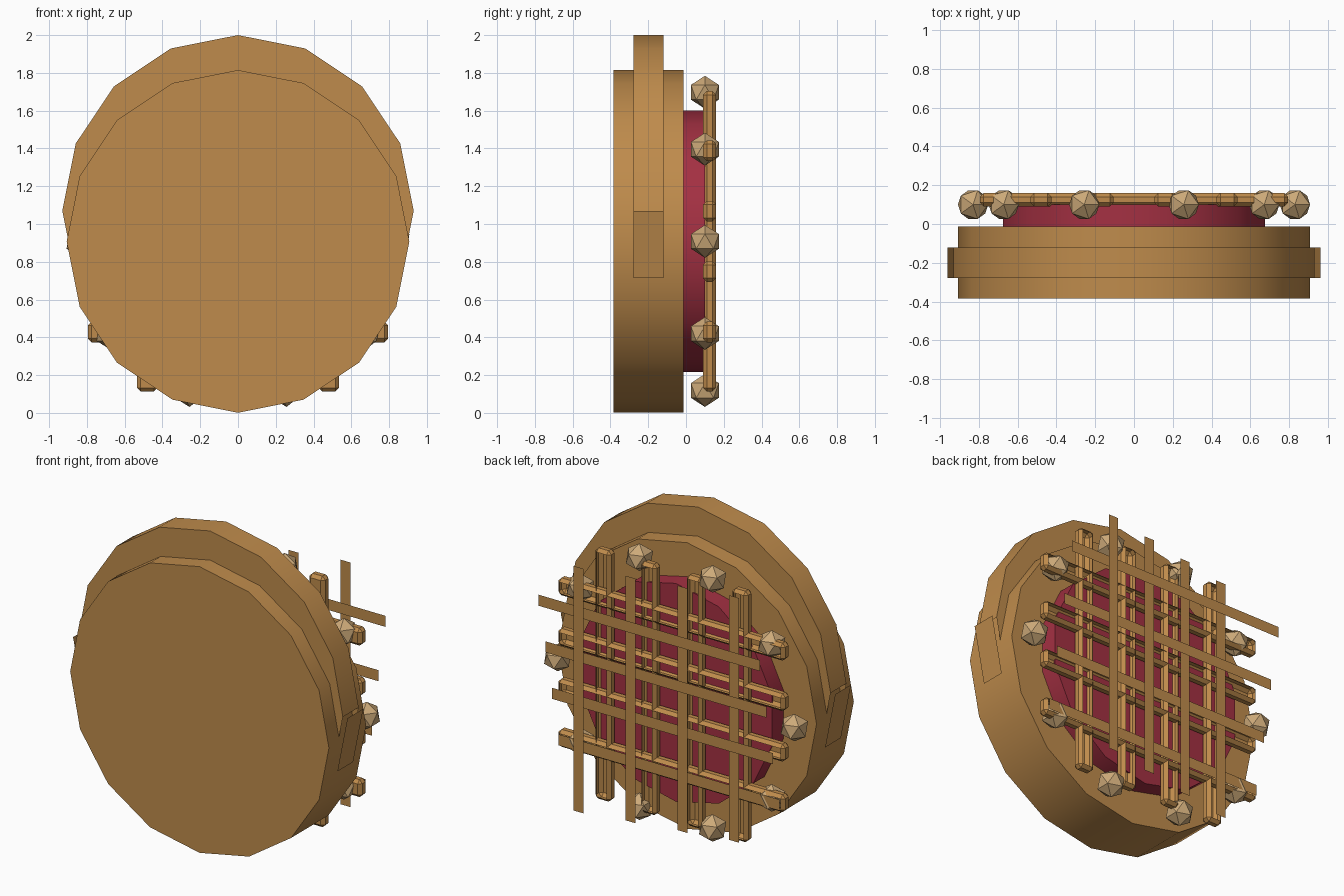
import bpy, bmesh, math
from mathutils import Matrix, Vector

cube = bpy.data.objects.get("Cube")
if cube:
    bpy.data.objects.remove(cube, do_unlink=True)


def material(name, rgb):
    m = bpy.data.materials.new(name)
    m.use_nodes = True
    m.diffuse_color = (*rgb, 1)
    m.node_tree.nodes["Principled BSDF"].inputs["Base Color"].default_value = (*rgb, 1)
    return m


WOOD = material("wood brown", (0.52, 0.26, 0.072))
TAN = material("pale tan", (0.61, 0.40, 0.19))
RED = material("crimson", (0.37, 0.03, 0.055))

MID = 0.908      # height of the disc centre


def finish(bm, name, mat, smooth=False):
    if smooth:
        for f in bm.faces:
            f.smooth = True
        for e in bm.edges:
            e.smooth = len(e.link_faces) == 2 and e.calc_face_angle() < 0.6
    me = bpy.data.meshes.new(name)
    bm.to_mesh(me)
    bm.free()
    me.materials.append(mat)
    ob = bpy.data.objects.new(name, me)
    bpy.context.collection.objects.link(ob)
    return ob


def drum(sides, radius, y0, y1, z):
    """Cylinder lying along y with a corner at the top."""
    bm = bmesh.new()
    bmesh.ops.create_cone(bm, cap_ends=True, segments=sides, radius1=radius,
                          radius2=radius, depth=y1 - y0)
    place = Matrix.Translation((0, (y0 + y1) / 2, z)) @ Matrix.Rotation(math.pi / 2, 4, "X")
    bmesh.ops.transform(bm, matrix=place, verts=bm.verts)
    bm.normal_update()
    return bm


def plate(name, corners):
    bm = bmesh.new()
    bm.faces.new([bm.verts.new(c) for c in corners])
    return finish(bm, name, WOOD)


# Main disc and the crimson pad behind it
finish(drum(16, 0.907, -0.385, -0.012, MID), "main_disc", WOOD, True)
finish(drum(14, 0.692, -0.05, 0.1, MID), "back_pad", RED, True)

# Raised rim, with one side panel on each side lifted outward
RIM_Z = 1.07
rim = drum(16, 0.93, -0.278, -0.12, RIM_Z)
panels = [f for f in rim.faces
          if abs(f.normal.x) > 0.9 and f.calc_center_median().z < RIM_Z]
for f in panels:
    shift = Vector((math.copysign(0.032, f.normal.x), 0, 0))
    side = "left" if f.normal.x > 0 else "right"
    plate("rim_panel_" + side, [v.co + shift for v in f.verts])
bmesh.ops.delete(rim, geom=panels, context="FACES_ONLY")
finish(rim, "upper_rim", WOOD, True)


# Lattice bars: chamfered, open at the back, with the back strip floating behind
def bar(name, size, centre, strip_y):
    bm = bmesh.new()
    bmesh.ops.create_cube(bm, size=1)
    bmesh.ops.scale(bm, vec=size, verts=bm.verts)
    bmesh.ops.bevel(bm, geom=bm.edges[:], offset=0.02, segments=1,
                    affect="EDGES", profile=0.5)
    bmesh.ops.translate(bm, vec=centre, verts=bm.verts)
    bm.normal_update()
    back = max(bm.faces, key=lambda f: f.calc_center_median().y)
    plate(name + "_strip", [(v.co.x, strip_y, v.co.z) for v in back.verts])
    bmesh.ops.delete(bm, geom=[back], context="FACES_ONLY")
    finish(bm, name, WOOD)


for i in range(4):
    off = (i - 1.5) * 0.32
    bar(f"upright_bar_{i + 1}", (0.11, 0.07, 1.59), (off, 0.125, MID), 0.203 + 0.062 * i)
    bar(f"cross_bar_{i + 1}", (1.59, 0.07, 0.11), (0, 0.125, MID + off), 0.17 + 0.066 * i)

# Ring of faceted studs
for i in range(10):
    a = math.tau * i / 10
    bm = bmesh.new()
    bmesh.ops.create_icosphere(bm, subdivisions=1, radius=0.087)
    bmesh.ops.translate(bm, verts=bm.verts,
                        vec=(0.83 * math.cos(a), 0.1, MID + 0.83 * math.sin(a)))
    finish(bm, f"stud_{i + 1}", TAN)
